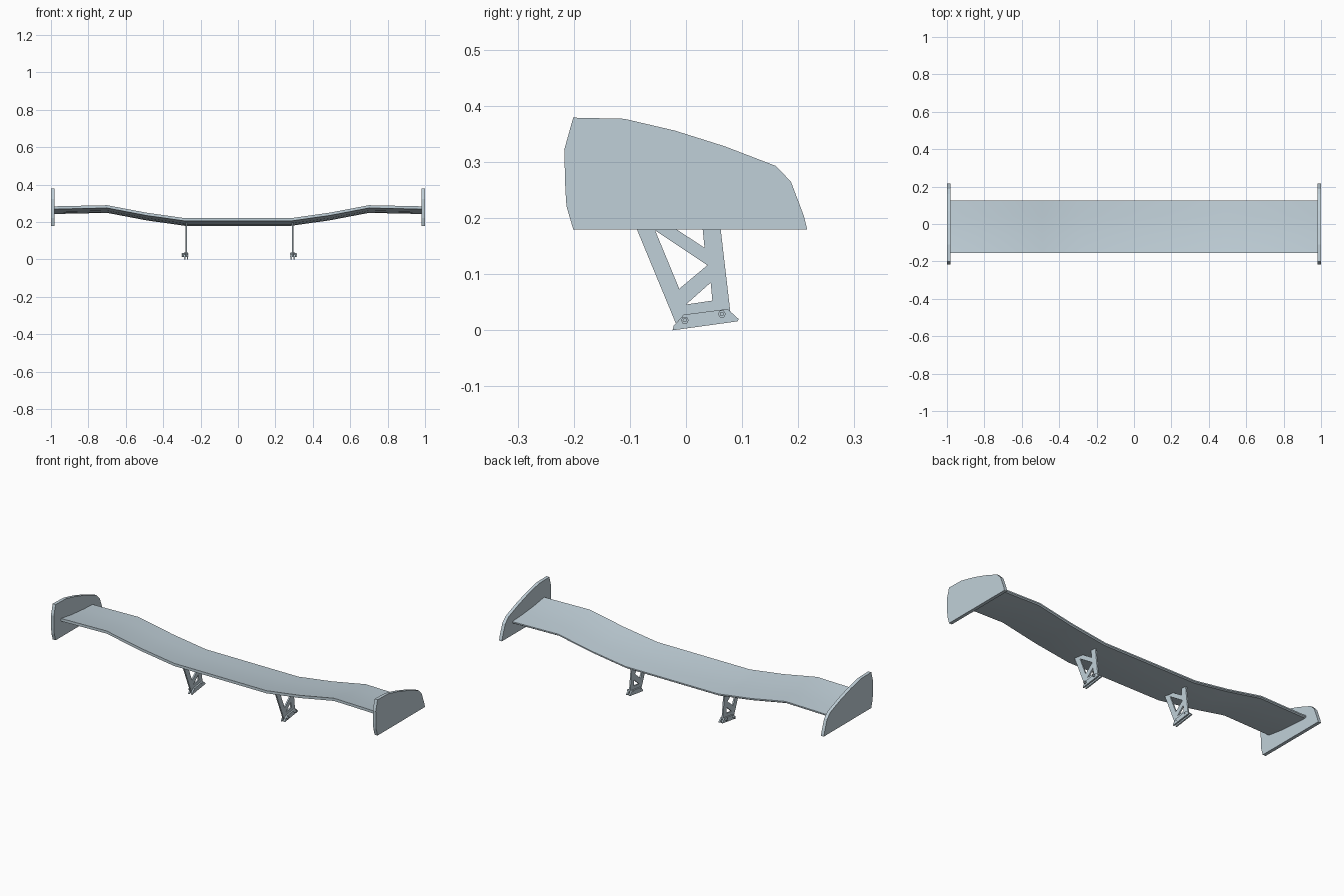
import bpy, bmesh, math
from mathutils import Matrix

if "Cube" in bpy.data.objects:
    bpy.data.objects.remove(bpy.data.objects["Cube"])

paint = bpy.data.materials.new("pale blue grey")
paint.diffuse_color = (0.53, 0.63, 0.69, 1)
paint.use_nodes = True
paint.node_tree.nodes["Principled BSDF"].inputs["Base Color"].default_value = paint.diffuse_color


def add_object(name, mesh):
    ob = bpy.data.objects.new(name, mesh)
    bpy.context.collection.objects.link(ob)
    mesh.materials.clear()
    mesh.materials.append(paint)
    return ob


def plate(name, loops, x0, x1):
    """Flat plate cut from (y, z) outlines (later loops are holes), from x0 to x1."""
    cu = bpy.data.curves.new(name, 'CURVE')
    cu.dimensions = '2D'
    cu.fill_mode = 'BOTH'
    cu.extrude = abs(x1 - x0) / 2
    for pts in loops:
        sp = cu.splines.new('POLY')
        sp.points.add(len(pts) - 1)
        for p, (y, z) in zip(sp.points, pts):
            p.co = (y, z, 0, 1)
        sp.use_cyclic_u = True
    tmp = bpy.data.objects.new("tmp", cu)
    bpy.context.collection.objects.link(tmp)
    bpy.context.view_layer.update()
    mesh = bpy.data.meshes.new_from_object(tmp)
    bpy.data.objects.remove(tmp)
    bm = bmesh.new()
    bm.from_mesh(mesh)
    bmesh.ops.remove_doubles(bm, verts=bm.verts, dist=1e-5)
    for v in bm.verts:
        v.co = ((x0 + x1) / 2 + v.co.z, v.co.x, v.co.y)
    bmesh.ops.recalc_face_normals(bm, faces=bm.faces)
    for f in bm.faces:
        f.smooth = False
    bm.to_mesh(mesh)
    bm.free()
    return add_object(name, mesh)


# Main wing: tilted section swept along the gull-shaped span
section = [(-0.155, 0.0), (-0.155, -0.015), (-0.06, -0.029), (0.04, -0.037),
           (0.118, -0.041), (0.125, -0.036), (0.125, -0.029),
           (0.04, -0.024), (-0.06, -0.015)]
half = [(0.285, 0.221), (0.49, 0.25), (0.70, 0.29), (0.985, 0.284)]
span = [(-x, z) for x, z in reversed(half)] + half
bm = bmesh.new()
rings = [[bm.verts.new((x, y, z + dz)) for y, dz in section] for x, z in span]
n = len(section)
for a, b in zip(rings, rings[1:]):
    for i in range(n):
        bm.faces.new((a[i], a[(i + 1) % n], b[(i + 1) % n], b[i]))
bm.faces.new(rings[0])
bm.faces.new(rings[-1])
bmesh.ops.recalc_face_normals(bm, faces=bm.faces)
mesh = bpy.data.meshes.new("wing")
bm.to_mesh(mesh)
bm.free()
wing = add_object("wing", mesh)
bpy.context.view_layer.objects.active = wing
wing.select_set(True)
bpy.ops.object.shade_smooth_by_angle(angle=math.radians(35))
wing.select_set(False)

# Outlines in (y, z)
end_outline = [(-0.201, 0.379), (-0.11, 0.377), (-0.02, 0.356), (0.069, 0.328),
               (0.16, 0.293), (0.187, 0.265), (0.21, 0.204), (0.216, 0.18),
               (-0.201, 0.18), (-0.213, 0.221), (-0.215, 0.25), (-0.217, 0.322)]
strut_outline = [(-0.095, 0.198), (-0.032, 0.190), (0.033, 0.147), (0.029, 0.187),
                 (0.061, 0.187), (0.079, 0.033), (0.07, 0.02), (-0.018, 0.012)]
big_hole = [(-0.055, 0.178), (0.038, 0.116), (-0.012, 0.074)]
small_hole = [(0.044, 0.085), (0.047, 0.053), (0.0, 0.046)]
foot_outline = [(-0.024, 0.0), (-0.022, 0.008), (-0.004, 0.028),
                (0.074, 0.038), (0.094, 0.02), (0.092, 0.016)]


def bolt(name, x, y, z, depth, radius):
    bm = bmesh.new()
    bmesh.ops.create_cone(bm, cap_ends=True, segments=6, radius1=radius, radius2=radius,
                          depth=depth, matrix=Matrix.Translation((x, y, z)) @
                          Matrix.Rotation(math.pi / 2, 4, 'Y'))
    mesh = bpy.data.meshes.new(name)
    bm.to_mesh(mesh)
    bm.free()
    add_object(name, mesh)


for side, s, cx in (("left", -1, -0.278), ("right", 1, 0.292)):
    # End plate
    plate(side + "_end_plate", [end_outline], s * 0.982, s * 1.0)
    # Triangulated strut
    plate(side + "_strut", [strut_outline, big_hole, small_hole], cx - 0.004, cx + 0.004)
    # Foot cheeks clamping the strut
    plate(side + "_foot_outer", [foot_outline], cx + s * 0.004, cx + s * 0.012)
    plate(side + "_foot_inner", [foot_outline], cx - s * 0.012, cx - s * 0.004)
    # Bolt heads with shank running through
    for i, (y, z) in enumerate(((-0.002, 0.018), (0.064, 0.029))):
        bolt(f"{side}_bolt_head_{i}", cx + s * 0.016, y, z, 0.010, 0.007)
        bolt(f"{side}_bolt_shank_{i}", cx + s * 0.005, y, z, 0.038, 0.004)
